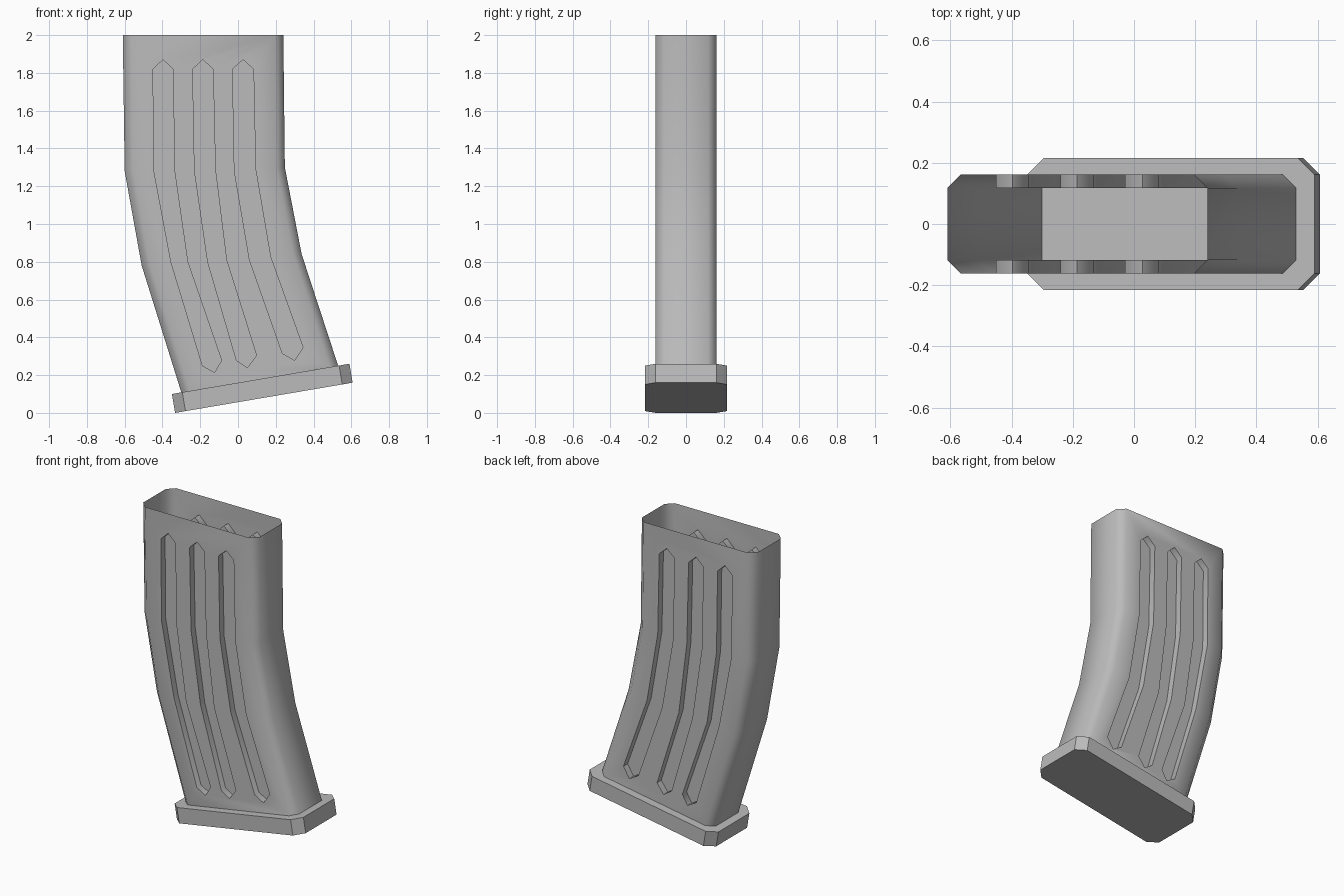
import bpy
import bmesh
import math

cube = bpy.data.objects.get("Cube")
if cube:
    bpy.data.objects.remove(cube, do_unlink=True)

grey = bpy.data.materials.new("mid grey")
grey.use_nodes = True
colour = (0.5, 0.5, 0.5, 1)
grey.diffuse_color = colour
grey.node_tree.nodes["Principled BSDF"].inputs["Base Color"].default_value = colour


def make_object(name, bm):
    bmesh.ops.recalc_face_normals(bm, faces=bm.faces)
    mesh = bpy.data.meshes.new(name)
    bm.to_mesh(mesh)
    bm.free()
    mesh.materials.append(grey)
    obj = bpy.data.objects.new(name, mesh)
    bpy.context.collection.objects.link(obj)
    return obj


def loft(name, sections, half_depth, chamfer):
    """Join chamfered rectangles, each spanning a left and a right (x, z) point."""
    bm = bmesh.new()
    d, e = half_depth, half_depth - chamfer
    rings = []
    for (x0, z0), (x1, z1) in sections:
        t = chamfer / (x1 - x0)
        outline = [(0, -e), (t, -d), (1 - t, -d), (1, -e),
                   (1, e), (1 - t, d), (t, d), (0, e)]
        rings.append([bm.verts.new((x0 + (x1 - x0) * u, y, z0 + (z1 - z0) * u))
                      for u, y in outline])
    for a, b in zip(rings, rings[1:]):
        for i in range(8):
            j = (i + 1) % 8
            bm.faces.new((a[i], a[j], b[j], b[i]))
    bm.faces.new(rings[0])
    bm.faces.new(rings[-1])
    return make_object(name, bm)


def prism(bm, outline, y0, y1):
    front = [bm.verts.new((x, y0, z)) for x, z in outline]
    back = [bm.verts.new((x, y1, z)) for x, z in outline]
    bm.faces.new(front)
    bm.faces.new(back)
    for i in range(len(outline)):
        j = (i + 1) % len(outline)
        bm.faces.new((front[i], front[j], back[j], back[i]))


# Curved body
HALF = 0.162
body = loft("curved_body", [
    ((-0.61, 2.0), (0.24, 2.0)),
    ((-0.60, 1.28), (0.248, 1.30)),
    ((-0.51, 0.78), (0.337, 0.84)),
    ((-0.30, 0.108), (0.53, 0.25)),
], HALF, 0.045)

# Pointed grooves on both broad sides: left edge down, tip, right edge up
grooves = [
    [(-0.45, 1.82), (-0.445, 1.28), (-0.355, 0.80), (-0.188, 0.25), (-0.124, 0.214),
     (-0.087, 0.278), (-0.267, 0.80), (-0.336, 1.28), (-0.344, 1.82), (-0.397, 1.87)],
    [(-0.24, 1.82), (-0.23, 1.28), (-0.16, 0.80), (-0.008, 0.278), (0.05, 0.24),
     (0.098, 0.304), (-0.061, 0.81), (-0.12, 1.285), (-0.132, 1.82), (-0.186, 1.87)],
    [(-0.029, 1.82), (-0.019, 1.28), (0.061, 0.81), (0.235, 0.315), (0.30, 0.278),
     (0.344, 0.347), (0.172, 0.826), (0.093, 1.29), (0.082, 1.82), (0.027, 1.87)],
]
bm = bmesh.new()
for side in (-1, 1):
    for outline in grooves:
        prism(bm, outline, side * 0.118, side * 0.25)
cutter = make_object("groove_cutter", bm)
cutter.hide_render = True

cut = body.modifiers.new("Grooves", "BOOLEAN")
cut.operation = "DIFFERENCE"
cut.solver = "EXACT"
cut.object = cutter
bpy.context.view_layer.objects.active = body
body.select_set(True)
bpy.ops.object.modifier_apply(modifier=cut.name)
bpy.data.objects.remove(cutter, do_unlink=True)

# Open the mouth and the bottom, leaving a thin shell
bm = bmesh.new()
bm.from_mesh(body.data)
floor_dir = (0.163, 0, -0.986)
caps = [f for f in bm.faces
        if (f.normal.z > 0.9 and f.calc_center_median().z > 1.95)
        or (f.normal.dot(floor_dir) > 0.98 and f.calc_area() > 0.1)]
bmesh.ops.delete(bm, geom=caps, context="FACES")
bm.to_mesh(body.data)
bm.free()
bpy.ops.object.select_all(action="DESELECT")
body.select_set(True)
bpy.ops.object.shade_smooth_by_angle(angle=math.radians(50))

# Tilted base plate
loft("base_plate", [
    ((-0.35, 0.10), (0.59, 0.26)),
    ((-0.333, 0.0), (0.607, 0.16)),
], 0.216, 0.055)
